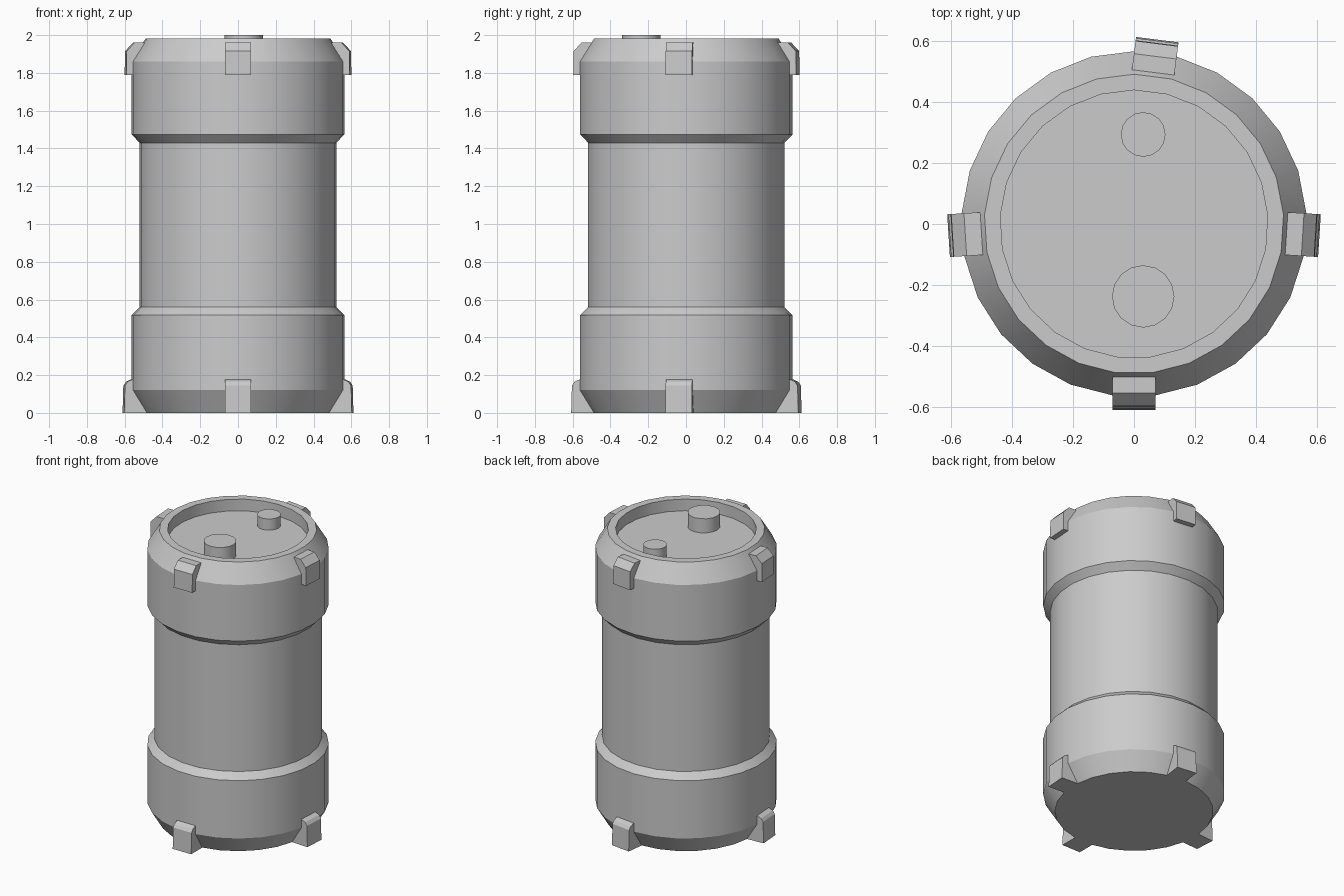
import bpy, bmesh, math

if "Cube" in bpy.data.objects:
    bpy.data.objects.remove(bpy.data.objects["Cube"])

SIDES = 25
STEP = 2 * math.pi / SIDES


def finish(bm, name, smooth=True):
    bmesh.ops.recalc_face_normals(bm, faces=bm.faces)
    mesh = bpy.data.meshes.new(name)
    bm.to_mesh(mesh)
    bm.free()
    obj = bpy.data.objects.new(name, mesh)
    bpy.context.collection.objects.link(obj)
    if smooth:
        bpy.ops.object.select_all(action='DESELECT')
        obj.select_set(True)
        bpy.context.view_layer.objects.active = obj
        bpy.ops.object.shade_smooth_by_angle(angle=math.radians(25))
    return obj


def lathe(name, profile, sides, start=math.pi / 2, at=(0, 0)):
    """Revolve (radius, z) points around z and cap both ends."""
    bm = bmesh.new()
    rings = []
    for r, z in profile:
        rings.append([bm.verts.new((at[0] + r * math.cos(start + i * 2 * math.pi / sides),
                                    at[1] + r * math.sin(start + i * 2 * math.pi / sides), z))
                      for i in range(sides)])
    for a, b in zip(rings, rings[1:]):
        for i in range(sides):
            j = (i + 1) % sides
            bm.faces.new((a[i], a[j], b[j], b[i]))
    bm.faces.new(rings[0])
    bm.faces.new(rings[-1])
    return finish(bm, name)


def lug(name, profile, angle, half_width=0.07):
    """Extrude a (distance, z) profile sideways, centred on one body facet."""
    bm = bmesh.new()
    c, s = math.cos(angle), math.sin(angle)
    sides = [[bm.verts.new((d * c - w * s, d * s + w * c, z)) for d, z in profile]
             for w in (-half_width, half_width)]
    n = len(profile)
    for i in range(n):
        j = (i + 1) % n
        bm.faces.new((sides[0][i], sides[0][j], sides[1][j], sides[1][i]))
    bm.faces.new(sides[0])
    bm.faces.new(sides[1])
    return finish(bm, name, smooth=False)


# Barrel body with two wide bands and a recessed lid
lathe("barrel_body", [
    (0.493, 0), (0.565, 0.12), (0.565, 0.517), (0.522, 0.56),
    (0.522, 1.43), (0.565, 1.475), (0.565, 1.86), (0.490, 1.983),
    (0.438, 1.983), (0.438, 1.903)], SIDES)

# Filler caps on the lid
lathe("large_cap", [(0.102, 1.90), (0.102, 2.0)], 16, at=(0.03, -0.237))
lathe("small_cap", [(0.073, 1.90), (0.073, 1.98)], 16, at=(0.03, 0.293))

# Feet and upper lugs sit on four facets of the 25-sided body
foot = [(0.45, 0), (0.608, 0), (0.604, 0.145), (0.590, 0.165), (0.562, 0.178), (0.45, 0.178)]
top_lug = [(0.50, 1.96), (0.553, 1.96), (0.595, 1.915), (0.597, 1.79), (0.50, 1.79)]
for side, facet in (("front", 0), ("right", 6), ("back", 12), ("left", -6)):
    angle = -math.pi / 2 + facet * STEP
    lug(side + "_foot", foot, angle)
    lug(side + "_upper_lug", top_lug, angle)
